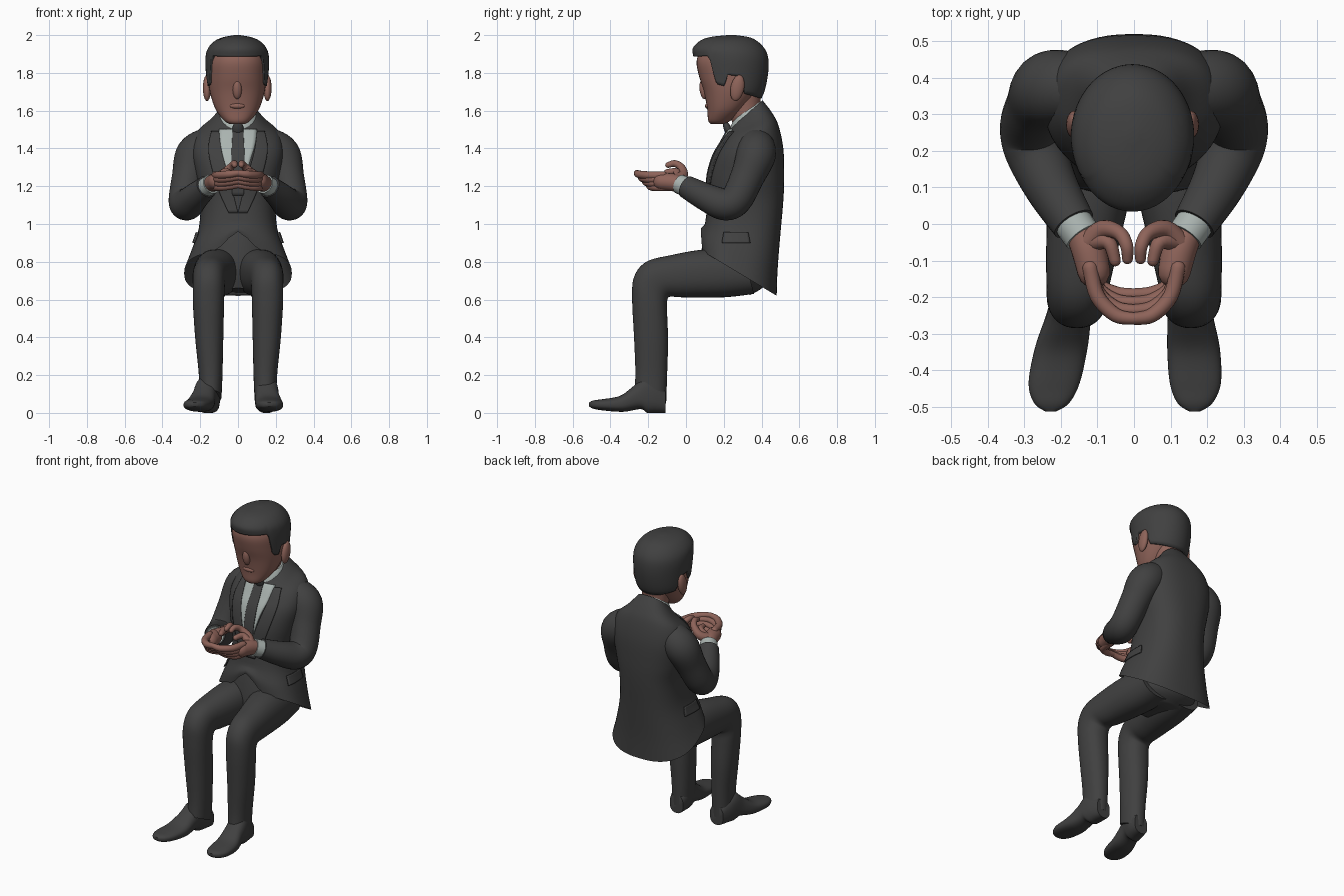
import bpy, bmesh, math
from mathutils import Vector
from mathutils.bvhtree import BVHTree


def material(name, rgb):
    m = bpy.data.materials.new(name)
    m.diffuse_color = (*rgb, 1)
    return m


CHARCOAL = material("charcoal", (0.052, 0.052, 0.052))
SKIN = material("skin", (0.27, 0.125, 0.10))
SHIRT = material("pale_grey", (0.40, 0.45, 0.43))


def finish(name, bm, mat):
    bmesh.ops.recalc_face_normals(bm, faces=bm.faces)
    me = bpy.data.meshes.new(name)
    bm.to_mesh(me)
    bm.free()
    me.materials.append(mat)
    me.shade_smooth()
    me.set_sharp_from_angle(angle=math.radians(50))
    ob = bpy.data.objects.new(name, me)
    bpy.context.collection.objects.link(ob)
    return ob


def smooth(keys, sub):
    """Catmull-Rom interpolation of tuples."""
    out = []
    for i in range(len(keys) - 1):
        a, b, c, d = keys[max(i - 1, 0)], keys[i], keys[i + 1], keys[min(i + 2, len(keys) - 1)]
        for k in range(sub):
            t = k / sub
            out.append(tuple(0.5 * (2 * q + (r - p) * t + (2 * p - 5 * q + 4 * r - s) * t * t
                             + (3 * q - p - 3 * r + s) * t ** 3) for p, q, r, s in zip(a, b, c, d)))
    return out + [tuple(keys[-1])]


def skin_rings(bm, rings, caps=(True, True)):
    vs = [[bm.verts.new(p) for p in ring] for ring in rings]
    n = len(vs[0])
    for a, b in zip(vs, vs[1:]):
        for i in range(n):
            bm.faces.new((a[i], a[(i + 1) % n], b[(i + 1) % n], b[i]))
    for use, ring in zip(caps, (vs[0], vs[-1])):
        if use:
            bm.faces.new(ring)
    return vs


def spow(v, e):
    return math.copysign(abs(v) ** e, v)


def loft(name, keys, mat, e=1.0, n=40, sub=5, caps=(True, True), tweak=None):
    """Rings given as (centre x, front y, front z, back y, back z, half width)."""
    rings = []
    for cx, fy, fz, by, bz, rx in smooth(keys, sub):
        ring = []
        for i in range(n):
            a = 2 * math.pi * i / n
            u, v = spow(math.cos(a), e), spow(math.sin(a), e)
            p = Vector((cx + rx * v, (fy + by) / 2 + u * (fy - by) / 2, (fz + bz) / 2 + u * (fz - bz) / 2))
            ring.append(tweak(p) if tweak else p)
        rings.append(ring)
    bm = bmesh.new()
    skin_rings(bm, rings, caps)
    return finish(name, bm, mat)


def sweep(name, keys, mat, s=1, n=20, sub=5, rounded=True):
    """Round tube through (x, y, z, radius), mirrored in x by s."""
    pts = smooth(keys, sub)
    P = [Vector((s * p[0], p[1], p[2])) for p in pts]
    T = [(P[min(i + 1, len(P) - 1)] - P[max(i - 1, 0)]).normalized() for i in range(len(P))]
    nor = T[0].orthogonal().normalized()
    frames = []
    for i, p in enumerate(P):
        if i:
            nor = T[i - 1].rotation_difference(T[i]) @ nor
        frames.append((p, T[i], nor.copy(), pts[i][3]))
    if rounded:
        arc = [math.radians(d) for d in (25, 50, 75)]
        cap = lambda f, sg: [(f[0] + sg * f[1] * f[3] * math.sin(a), f[1], f[2], f[3] * math.cos(a)) for a in arc]
        frames = cap(frames[0], -1)[::-1] + frames + cap(frames[-1], 1)
    rings = []
    for p, t, q, r in frames:
        w = t.cross(q)
        rings.append([p + r * (math.cos(2 * math.pi * i / n) * q + math.sin(2 * math.pi * i / n) * w) for i in range(n)])
    bm = bmesh.new()
    skin_rings(bm, rings)
    return finish(name, bm, mat)


def blob(name, loc, size, mat, tilt=0):
    bm = bmesh.new()
    bmesh.ops.create_uvsphere(bm, u_segments=20, v_segments=12, radius=1)
    ob = finish(name, bm, mat)
    ob.location, ob.scale, ob.rotation_euler = loc, size, (tilt, 0, 0)
    return ob


# Jacket body, with the front hem parted at the middle
def part_hem(p):
    if p.y < 0.25 and p.z < 1.0:
        p.z += 0.10 * math.exp(-(p.x / 0.075) ** 2) * (1.0 - p.z) / 0.14
    return p


jacket = loft("jacket", [
    (0, 0.08, 0.86, 0.48, 0.62, 0.285), (0, 0.08, 0.92, 0.485, 0.76, 0.25),
    (0, 0.10, 1.00, 0.50, 0.95, 0.208), (0, 0.115, 1.12, 0.515, 1.12, 0.20),
    (0, 0.12, 1.25, 0.52, 1.25, 0.225), (0, 0.15, 1.36, 0.515, 1.40, 0.245),
    (0, 0.19, 1.43, 0.49, 1.52, 0.22), (0, 0.215, 1.475, 0.455, 1.59, 0.15),
    (0, 0.24, 1.51, 0.405, 1.655, 0.095)], CHARCOAL, e=0.8, n=56, caps=(False, True), tweak=part_hem)
jb = bmesh.new()
jb.from_mesh(jacket.data)
tree = BVHTree.FromBMesh(jb)
jb.free()


# Thin plates laid on the jacket: rows of (z, left, right)
def patch(name, rows, mat, lift, side=0, cols=10):
    bm, grid = bmesh.new(), []
    for z, a, b in smooth(rows, 6):
        line = []
        for k in range(cols + 1):
            w = a + (b - a) * k / cols
            o, d = ((side, w, z), (-side, 0, 0)) if side else ((w, -1, z), (0, 1, 0))
            hit = tree.ray_cast(Vector(o), Vector(d))[0] or Vector((w, 0.25, z))
            line.append(bm.verts.new(hit - Vector(d) * lift))
        grid.append(line)
    for r, q in zip(grid, grid[1:]):
        for k in range(cols):
            bm.faces.new((r[k], r[k + 1], q[k + 1], q[k]))
    ob = finish(name, bm, mat)
    m = ob.modifiers.new("thickness", "SOLIDIFY")
    m.thickness, m.offset = 0.008, 0


patch("shirt_front", [(1.50, -0.10, 0.10), (1.42, -0.098, 0.09), (1.32, -0.075, 0.06), (1.2, -0.03, 0.03)], SHIRT, 0.003)
patch("tie", [(1.50, -0.028, 0.028), (1.33, -0.035, 0.035), (1.15, -0.03, 0.03)], CHARCOAL, 0.009)
blob("tie_knot", (0, 0.222, 1.50), (0.03, 0.02, 0.05), CHARCOAL, 0.4)
for s in (-1, 1):
    patch("lapel", [(1.49, s * 0.10, s * 0.14), (1.38, s * 0.085, s * 0.155),
                    (1.2, s * 0.035, s * 0.11), (1.06, 0, s * 0.05)], CHARCOAL, 0.008)
    patch("pocket_flap", [(0.955, 0.20, 0.33), (0.90, 0.19, 0.34)], CHARCOAL, 0.008, side=s)

# Shirt collar and neck
loft("collar", [(0, 0.225, 1.465, 0.415, 1.62, 0.098), (0, 0.235, 1.51, 0.405, 1.635, 0.098),
                (0, 0.25, 1.55, 0.395, 1.65, 0.09)], SHIRT)
loft("neck", [(0, 0.26, 1.50, 0.39, 1.60, 0.08), (0, 0.23, 1.58, 0.395, 1.68, 0.082),
              (0, 0.20, 1.68, 0.39, 1.75, 0.09)], SKIN)

# Head: level rings of (z, front y, back y, half width)
loft("head", [(-0.004, f, z, b, z, w) for z, f, b, w in (
    (1.53, 0.13, 0.205, 0.042), (1.55, 0.117, 0.24, 0.072), (1.61, 0.112, 0.31, 0.116),
    (1.70, 0.095, 0.38, 0.145), (1.78, 0.07, 0.41, 0.152), (1.86, 0.056, 0.415, 0.152),
    (1.92, 0.08, 0.39, 0.13), (1.97, 0.13, 0.34, 0.08))], SKIN, e=0.9)
blob("nose", (-0.004, 0.092, 1.71), (0.024, 0.02, 0.05), SKIN, 0.15)
blob("lips", (-0.004, 0.113, 1.625), (0.04, 0.012, 0.014), SKIN)
for s in (-1, 1):
    blob("ear", (s * 0.16 - 0.004, 0.272, 1.72), (0.022, 0.036, 0.07), SKIN, -0.2)

# Hair: a shell whose lower edge follows a hairline around the head
HAIR = smooth([(1.64, 0.09, 0.385, 0.13), (1.70, 0.07, 0.415, 0.156), (1.80, 0.05, 0.435, 0.166),
               (1.88, 0.04, 0.435, 0.168), (1.93, 0.036, 0.415, 0.155), (1.97, 0.075, 0.375, 0.118),
               (1.99, 0.13, 0.33, 0.07), (2.0, 0.22, 0.26, 0.015)], 8)
HAIRLINE = [(0.04, 1.885), (0.13, 1.89), (0.15, 1.76), (0.16, 1.74), (0.20, 1.73), (0.22, 1.79),
            (0.29, 1.78), (0.32, 1.69), (0.45, 1.66)]


def lookup(table, v):
    for a, b in zip(table, table[1:]):
        if v <= b[0]:
            t = max(0, (v - a[0]) / (b[0] - a[0]))
            return [p + (q - p) * t for p, q in zip(a, b)]
    return table[-1]


rows, N, M = [], 104, 26
for j in range(M + 1):
    t = 1 - (1 - j / M) ** 1.7
    ring = []
    for i in range(N):
        a = 2 * math.pi * i / N
        low = lookup(HAIRLINE, 0.2425 - 0.1925 * math.cos(a))[1]
        z = low + (2.0 - low) * t
        _, f, b, w = lookup(HAIR, z)
        ring.append(Vector((w * math.sin(a) - 0.004, (f + b) / 2 - math.cos(a) * (b - f) / 2, z)))
    rows.append(ring)
bm = bmesh.new()
skin_rings(bm, rows, (False, True))
shell = finish("hair", bm, CHARCOAL)
mod = shell.modifiers.new("thickness", "SOLIDIFY")
mod.thickness, mod.offset = 0.02, -1

# Seat of the trousers under the jacket
loft("trouser_seat", [(0, 0.09, 0.66, 0.34, 0.625, 0.15), (0, 0.07, 0.76, 0.42, 0.68, 0.21),
                      (0, 0.085, 0.88, 0.46, 0.82, 0.20), (0, 0.12, 1.02, 0.46, 0.98, 0.18)], CHARCOAL)

for s in (-1, 1):
    side = "right" if s > 0 else "left"
    splay = 0.0 if s > 0 else 0.06
    # Trouser leg: thigh, knee and shin
    loft(side + "_trouser_leg", [(s * x, *r) for x, *r in (
        (0.10, 0.30, 0.86, 0.36, 0.63, 0.115), (0.115, 0.10, 0.865, 0.20, 0.612, 0.118),
        (0.14, -0.08, 0.835, -0.02, 0.612, 0.10), (0.152, -0.21, 0.80, -0.085, 0.615, 0.088),
        (0.155, -0.275, 0.72, -0.10, 0.59, 0.084), (0.156, -0.285, 0.60, -0.10, 0.53, 0.082),
        (0.152, -0.275, 0.40, -0.095, 0.38, 0.074), (0.145, -0.268, 0.22, -0.10, 0.20, 0.063),
        (0.145, -0.272, 0.12, -0.105, 0.05, 0.058))], CHARCOAL, e=0.9)
    # Shoe with a low heel
    loft(side + "_shoe", [(s * (x + splay * max(0, (-0.12 - ty) / 0.38)), ty, tz, by, bz, w)
                          for x, ty, tz, by, bz, w in (
        (0.145, -0.108, 0.12, -0.108, 0.0, 0.048), (0.148, -0.17, 0.17, -0.16, 0.0, 0.06),
        (0.152, -0.22, 0.19, -0.205, 0.0, 0.062), (0.155, -0.28, 0.14, -0.24, 0.02, 0.063),
        (0.163, -0.35, 0.09, -0.33, 0.006, 0.072), (0.168, -0.44, 0.073, -0.43, 0.012, 0.07),
        (0.167, -0.49, 0.066, -0.49, 0.022, 0.048), (0.166, -0.513, 0.055, -0.513, 0.035, 0.015))],
        CHARCOAL, e=0.8)
    # Sleeve and shirt cuff
    sweep(side + "_sleeve", [
        (0.15, 0.37, 1.42, 0.095), (0.225, 0.37, 1.365, 0.105), (0.26, 0.325, 1.25, 0.09),
        (0.282, 0.265, 1.13, 0.085), (0.268, 0.20, 1.105, 0.085), (0.225, 0.10, 1.145, 0.073),
        (0.165, 0.0, 1.198, 0.06)], CHARCOAL, s, n=28, sub=6, rounded=False)
    sweep(side + "_cuff", [(0.175, 0.015, 1.19, 0.053), (0.14, -0.035, 1.212, 0.052)],
          SHIRT, s, rounded=False)
    # Cupped hand: palm, four wrapped fingers, raised thumb and bent fingertip
    sweep(side + "_palm", [(0.15, -0.02, 1.21, 0.04), (0.125, -0.07, 1.22, 0.047),
                           (0.11, -0.13, 1.225, 0.045)], SKIN, s)
    for i in range(4):
        o, z = 0.022 * i, 1.195 + 0.021 * i
        sweep(side + "_finger", [(0.12, -0.10 - o * 0.3, z, 0.021), (0.10, -0.165 - o * 0.5, z, 0.021),
                                 (0.05, -0.19 - o * 0.9, z + 0.005, 0.02), (0.0, -0.193 - o, z + 0.012, 0.017)],
              SKIN, s, n=14)
    sweep(side + "_thumb", [(0.125, -0.05, 1.235, 0.03), (0.085, -0.015, 1.26, 0.026),
                            (0.04, -0.025, 1.30, 0.02), (0.02, -0.06, 1.32, 0.018),
                            (0.018, -0.095, 1.312, 0.015)], SKIN, s, n=14)
    sweep(side + "_bent_fingertip", [(0.115, -0.05, 1.24, 0.025), (0.07, -0.05, 1.275, 0.02),
                                     (0.052, -0.10, 1.275, 0.016)], SKIN, s, n=14)
